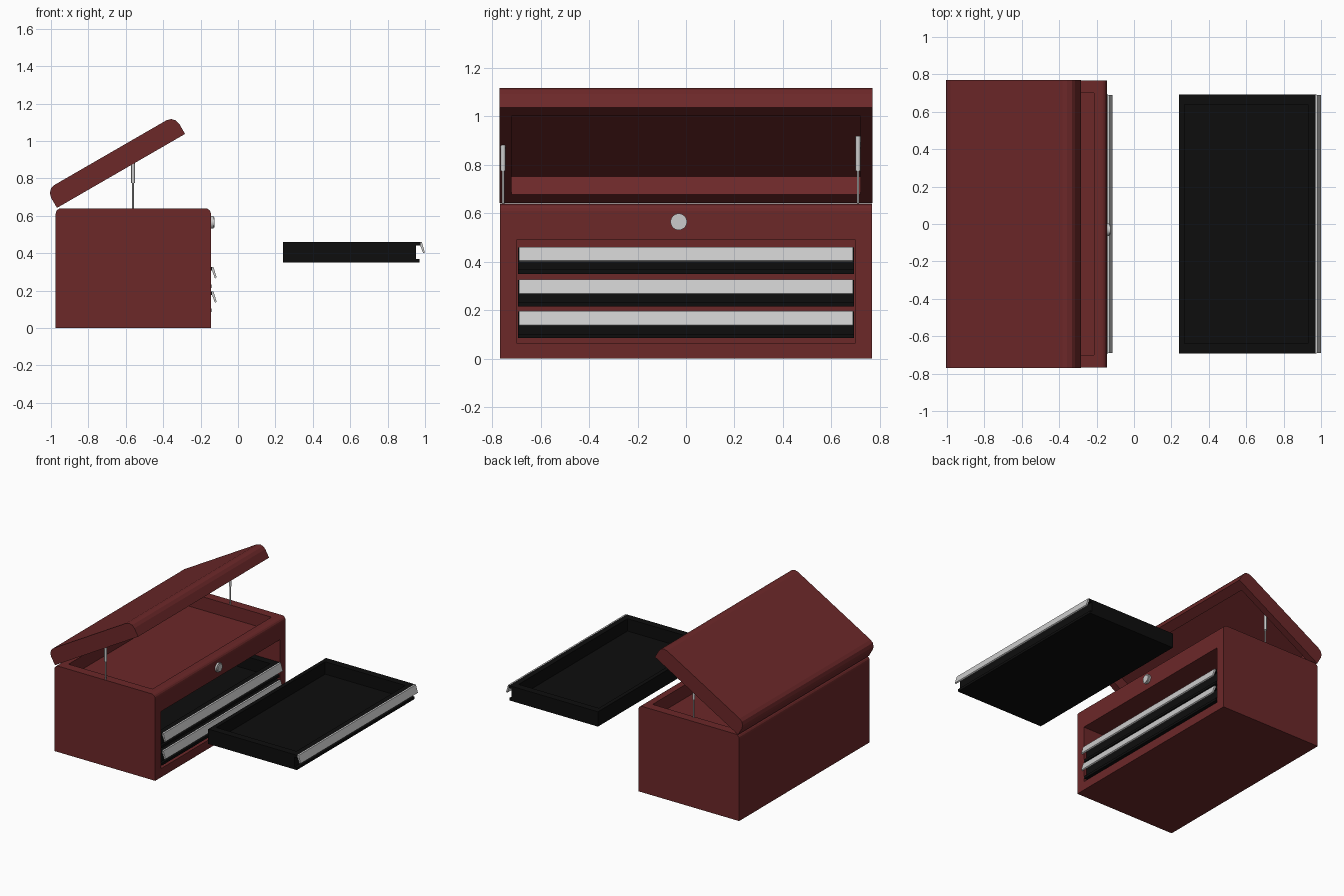
import bpy, bmesh, math
from mathutils import Matrix, Vector

if "Cube" in bpy.data.objects:
    bpy.data.objects.remove(bpy.data.objects["Cube"])


def mat(name, col):
    m = bpy.data.materials.new(name)
    m.diffuse_color = (*col, 1)
    m.use_nodes = True
    m.node_tree.nodes["Principled BSDF"].inputs["Base Color"].default_value = m.diffuse_color
    return m


RED = mat("red_paint", (0.15, 0.021, 0.022))
BLACK = mat("black_steel", (0.004, 0.004, 0.004))


def finish(bm, name, material=None):
    bmesh.ops.recalc_face_normals(bm, faces=bm.faces)
    me = bpy.data.meshes.new(name)
    bm.to_mesh(me)
    bm.free()
    ob = bpy.data.objects.new(name, me)
    bpy.context.collection.objects.link(ob)
    if material:
        me.materials.append(material)
    return ob


def extrude(name, pts, y0, y1, material=None):
    """Extrude an x/z profile along y."""
    bm = bmesh.new()
    f = bm.faces.new([bm.verts.new((x, y0, z)) for x, z in pts])
    r = bmesh.ops.extrude_face_region(bm, geom=[f])
    vs = [v for v in r["geom"] if isinstance(v, bmesh.types.BMVert)]
    bmesh.ops.translate(bm, vec=(0, y1 - y0, 0), verts=vs)
    return finish(bm, name, material)


def box(name, x0, x1, y0, y1, z0, z1, material=None):
    return extrude(name, [(x0, z0), (x1, z0), (x1, z1), (x0, z1)], y0, y1, material)


def rounded_top(x0, x1, z0, z1, r, n):
    """Rectangle profile with its two upper corners rounded."""
    pts = [(x0, z0), (x1, z0)]
    for cx, start in ((x1 - r, 0), (x0 + r, 90)):
        for i in range(n + 1):
            a = math.radians(start + 90 * i / n)
            pts.append((cx + r * math.cos(a), z1 - r + r * math.sin(a)))
    return pts


def cut(ob, *cutters):
    for c in cutters:
        c.hide_render = True
        m = ob.modifiers.new("cut", "BOOLEAN")
        m.operation, m.solver, m.object = "DIFFERENCE", "EXACT", c
        bpy.context.view_layer.objects.active = ob
        bpy.ops.object.modifier_apply(modifier=m.name)
        bpy.data.objects.remove(c)
    return ob


def cylinder(name, p0, p1, r, segs=24, material=None):
    p0, p1 = Vector(p0), Vector(p1)
    d = p1 - p0
    bm = bmesh.new()
    M = Matrix.Translation((p0 + p1) / 2) @ d.to_track_quat("Z", "Y").to_matrix().to_4x4()
    bmesh.ops.create_cone(bm, cap_ends=True, segments=segs, radius1=r, radius2=r,
                          depth=d.length, matrix=M)
    ob = finish(bm, name, material)
    bpy.ops.object.select_all(action="DESELECT")
    ob.select_set(True)
    bpy.context.view_layer.objects.active = ob
    bpy.ops.object.shade_smooth_by_angle(angle=math.radians(40))
    return ob


# Cabinet body with a shallow top tray and a drawer opening facing +x
body = extrude("cabinet_body", rounded_top(-0.975, -0.145, 0, 0.64, 0.03, 4), -0.767, 0.767, RED)
cut(body,
    box("tray_cutter", -0.905, -0.215, -0.70, 0.70, 0.54, 0.8),
    box("drawer_cutter", -0.905, 0.0, -0.70, 0.70, 0.065, 0.49))

# Hollow lid, modelled flat and swung open 30 degrees about its back edge
lid = extrude("lid", rounded_top(0, 0.791, 0, 0.113, 0.05, 3), -0.77, 0.77, RED)
cut(lid, box("lid_cutter", 0.07, 0.721, -0.72, 0.72, -0.1, 0.087))
lid.matrix_world = (Matrix.Translation((-0.968, 0, 0.642))
                    @ Matrix.Rotation(math.radians(-30), 4, "Y"))


def drawer(name, x, z):
    """Drawer tray with channelled front and slanted pull; x, z = back bottom corner."""
    prof = [(0, 0), (0.73, 0), (0.73, 0.018), (0.712, 0.018), (0.712, 0.092),
            (0.735, 0.092), (0.735, 0.11), (0, 0.11)]
    tray = extrude(name + "_tray", [(x + a, z + b) for a, b in prof], -0.693, 0.693, BLACK)
    cut(tray, box("inner_cutter", x + 0.03, x + 0.69, -0.64, 0.64, z + 0.018, z + 0.3))
    pull = [(0.731, 0.111), (0.742, 0.111), (0.759, 0.055), (0.75, 0.05), (0.731, 0.1)]
    extrude(name + "_pull", [(x + a, z + b) for a, b in pull], -0.69, 0.69)


drawer("open_drawer", 0.24, 0.35)
drawer("middle_drawer", -0.873, 0.215)
drawer("bottom_drawer", -0.873, 0.085)

# Lock on the front face
cylinder("lock_ring", (-0.15, -0.03, 0.565), (-0.132, -0.03, 0.565), 0.034, 32)
cylinder("lock_core", (-0.14, -0.03, 0.565), (-0.126, -0.03, 0.565), 0.027, 32)

# Lid struts: thin rod sliding into a thicker sleeve
for side, y in (("left", -0.755), ("right", 0.71)):
    cylinder(side + "_strut_rod", (-0.561, y, 0.63), (-0.561, y, 0.80), 0.005, 16)
    cylinder(side + "_strut_sleeve", (-0.561, y, 0.775), (-0.561, y, 0.92), 0.01, 16)
